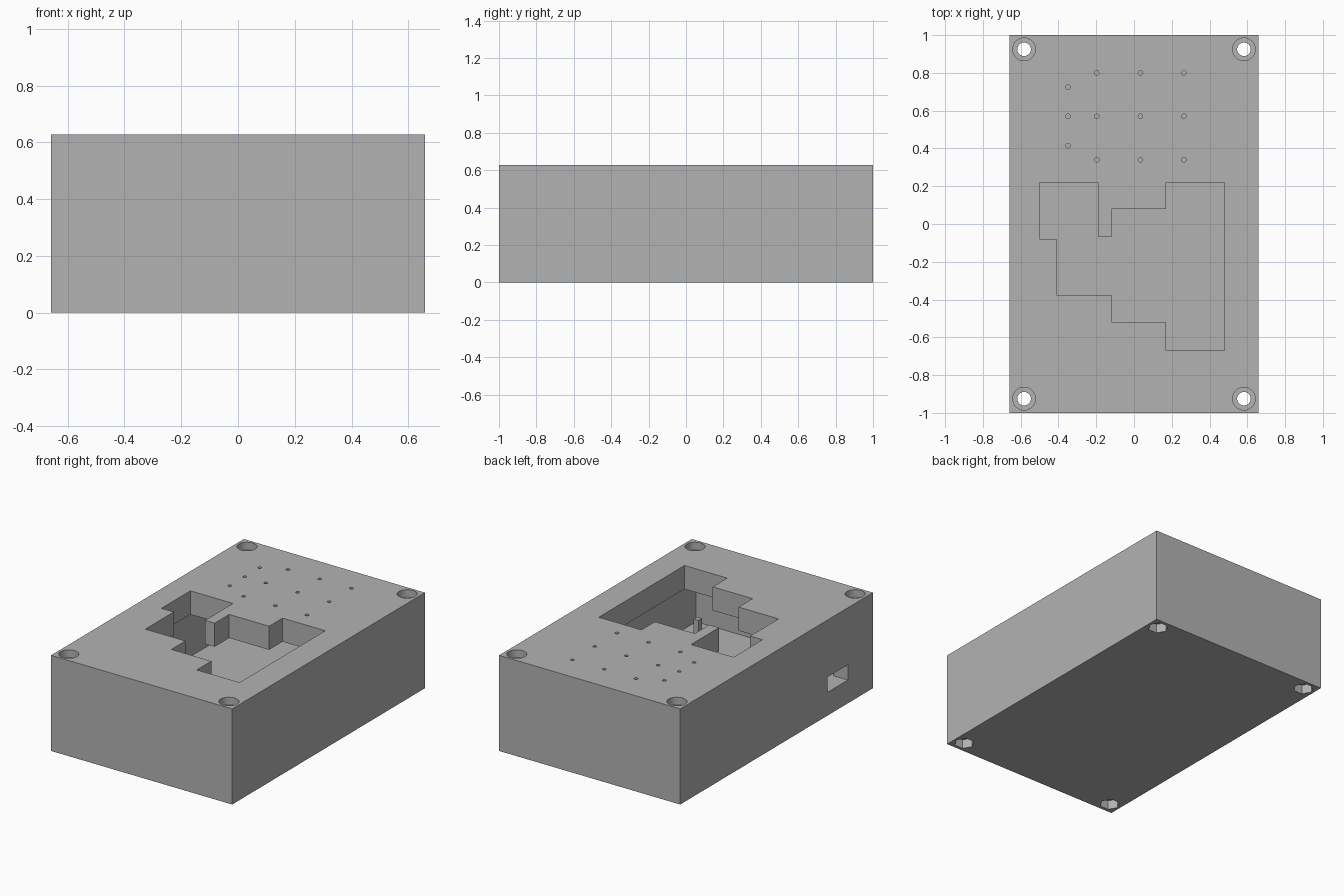
import bpy, bmesh, math

cube = bpy.data.objects.get("Cube")
if cube:
    bpy.data.objects.remove(cube, do_unlink=True)

W, L, H = 0.658, 1.0, 0.628      # half width, half length, height
FLOOR, CEILING = 0.153, 0.473    # cavity bottom and top
WALL = 0.105

grey = bpy.data.materials.new("plain grey")
grey.use_nodes = True
grey.diffuse_color = (0.45, 0.45, 0.45, 1)
grey.node_tree.nodes["Principled BSDF"].inputs["Base Color"].default_value = (0.45, 0.45, 0.45, 1)


def prism(name, outline, z0, z1):
    """Extrude a flat outline from z0 up to z1."""
    bm = bmesh.new()
    face = bm.faces.new([bm.verts.new((x, y, z0)) for x, y in outline])
    out = bmesh.ops.extrude_face_region(bm, geom=[face])
    top = [v for v in out["geom"] if isinstance(v, bmesh.types.BMVert)]
    bmesh.ops.translate(bm, verts=top, vec=(0, 0, z1 - z0))
    bmesh.ops.recalc_face_normals(bm, faces=bm.faces)
    mesh = bpy.data.meshes.new(name)
    bm.to_mesh(mesh)
    bm.free()
    obj = bpy.data.objects.new(name, mesh)
    bpy.context.collection.objects.link(obj)
    mesh.materials.append(grey)
    return obj


def rect(x0, x1, y0, y1):
    return [(x0, y0), (x1, y0), (x1, y1), (x0, y1)]


def ring(x, y, r, n):
    return [(x + r * math.cos(math.tau * i / n), y + r * math.sin(math.tau * i / n))
            for i in range(n)]


def cut(target, outline, z0, z1):
    """Subtract a prism from the target."""
    cutter = prism("cutter", outline, z0, z1)
    cutter.hide_render = True
    mod = target.modifiers.new("cut", 'BOOLEAN')
    mod.operation, mod.solver, mod.object = 'DIFFERENCE', 'EXACT', cutter
    bpy.context.view_layer.objects.active = target
    bpy.ops.object.modifier_apply(modifier=mod.name)
    bpy.data.objects.remove(cutter, do_unlink=True)


# Hollow case body
case = prism("case_body", rect(-W, W, -L, L), 0, H)
cut(case, rect(WALL - W, W - WALL, WALL - L, L - WALL), FLOOR, CEILING)

# Stepped opening in the lid
opening = [(-.5, .22), (-.19, .22), (-.19, -.07), (-.12, -.07), (-.12, .08), (.17, .08),
           (.17, .22), (.48, .22), (.48, -.67), (.17, -.67), (.17, -.52), (-.12, -.52),
           (-.12, -.375), (-.41, -.375), (-.41, -.08), (-.5, -.08)]
cut(case, opening, CEILING - 0.05, H + 0.1)

# Cable window in the right wall
cut(case, rect(-W - 0.1, -W + WALL + 0.05, -0.74, -0.53), FLOOR, FLOOR + 0.1)

# Corner screw holes with round counterbores above and hex nut pockets below
for sx in (-1, 1):
    for sy in (-1, 1):
        x, y = sx * 0.582, sy * 0.925
        cut(case, ring(x, y, 0.036, 32), -0.1, H + 0.1)
        cut(case, ring(x, y, 0.06, 32), H - 0.05, H + 0.1)
        cut(case, ring(x, y, 0.062, 6), -0.1, 0.06)

# Small holes through the lid: a square grid and a side column
small = [(x, y) for x in (-0.197, 0.034, 0.264) for y in (0.34, 0.57, 0.8)]
small += [(-0.35, y) for y in (0.415, 0.57, 0.725)]
for x, y in small:
    cut(case, ring(x, y, 0.012, 16), CEILING - 0.05, H + 0.1)

# Small stop post on the cavity floor
prism("stop_post", rect(0.42, 0.455, -0.765, -0.73), FLOOR - 0.01, 0.26)

# Round hole walls shade smooth, edges stay sharp
bpy.ops.object.select_all(action='DESELECT')
case.select_set(True)
bpy.context.view_layer.objects.active = case
bpy.ops.object.shade_smooth_by_angle(angle=math.radians(30))
